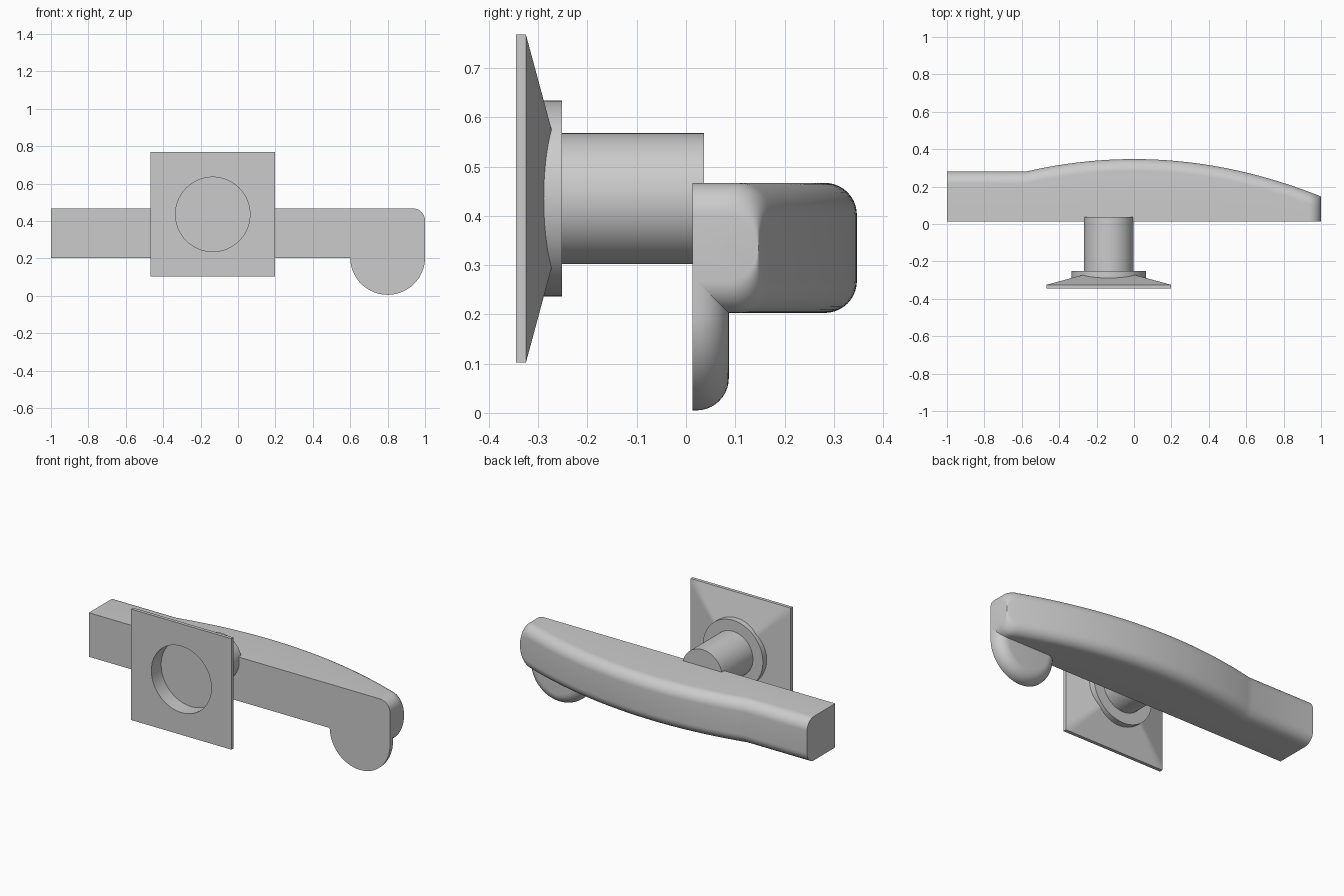
import bpy, bmesh, math

cube = bpy.data.objects.get("Cube")
if cube:
    bpy.data.objects.remove(cube, do_unlink=True)

grey = bpy.data.materials.new("satin grey metal")
grey.use_nodes = True
colour = (0.6, 0.6, 0.6, 1)
grey.diffuse_color = colour
grey.node_tree.nodes["Principled BSDF"].inputs["Base Color"].default_value = colour

CX, CZ = -0.135, 0.435      # axis of the rose and neck
FRONT = 0.013               # flat front of the lever


def finish(name, bm):
    bmesh.ops.recalc_face_normals(bm, faces=bm.faces)
    mesh = bpy.data.meshes.new(name)
    bm.to_mesh(mesh)
    bm.free()
    mesh.materials.append(grey)
    ob = bpy.data.objects.new(name, mesh)
    bpy.context.collection.objects.link(ob)
    bpy.ops.object.select_all(action="DESELECT")
    ob.select_set(True)
    bpy.context.view_layer.objects.active = ob
    bpy.ops.object.shade_smooth_by_angle(angle=math.radians(30))
    return ob


def loft(name, rings, cap_start=True, cap_end=True, close=False):
    """Skin a list of equal closed rings of points."""
    bm = bmesh.new()
    loops = [[bm.verts.new(p) for p in ring] for ring in rings]
    n = len(loops[0])
    pairs = list(zip(loops, loops[1:]))
    if close:
        pairs.append((loops[-1], loops[0]))
    for a, b in pairs:
        for i in range(n):
            j = (i + 1) % n
            bm.faces.new((a[i], a[j], b[j], b[i]))
    if cap_start:
        bm.faces.new(loops[0])
    if cap_end:
        bm.faces.new(loops[-1])
    return finish(name, bm)


SEG = 96
ANGLES = [2 * math.pi * i / SEG for i in range(SEG)]


def circle(r, y):
    return [(CX + r * math.cos(a), y, CZ + r * math.sin(a)) for a in ANGLES]


# Square rose: thin edge, pyramid slopes up to the round collar, open bore
HALF, BORE, SLOPE = 0.333, 0.199, 0.27


def square(y):
    pts = []
    for a in ANGLES:
        c, s = math.cos(a), math.sin(a)
        k = HALF / max(abs(c), abs(s))
        pts.append((CX + k * c, y, CZ + k * s))
    return pts


def slope_ring():
    pts = []
    for x, y, z in circle(BORE, 0):
        d = max(abs(x - CX), abs(z - CZ))
        pts.append((x, -0.325 + SLOPE * (HALF - d), z))
    return pts


loft("square_rose", [circle(BORE, -0.345), square(-0.345), square(-0.325), slope_ring()],
     False, False, True)

# Collar: a shallow cup open to the front, closed behind
loft("round_collar", [circle(BORE, -0.345), circle(BORE, -0.252)], False, True)

# Neck joining the collar to the lever
loft("neck", [circle(0.133, -0.252), circle(0.133, 0.037)])


# Lever: bowed back with rounded long edges and a rounded tip
def back(x):
    return 0.28 if x < -0.58 else 0.347 - 0.2 * x * x


def section(x, r=0.065, steps=10):
    inset = max(0, x - (1 - r))
    h = 0.132 - (r - math.sqrt(max(0, r * r - inset * inset)))
    b, mid = back(x), 0.335
    pts = [(x, FRONT, mid - h)]
    for side in (-1, 1):
        for i in range(steps + 1):
            t = math.pi / 2 * (i / steps if side < 0 else 1 - i / steps)
            pts.append((x, b - r + r * math.sin(t), mid + side * (h - r + r * math.cos(t))))
    pts.append((x, FRONT, mid + h))
    return pts


stations = [-1, -0.58]
stations += [-0.58 + 1.515 * i / 40 for i in range(1, 41)]
stations += [0.935 + 0.065 * math.sin(math.pi / 2 * i / 10) for i in range(1, 11)]
loft("lever", [section(x) for x in stations])


# Thumb lobe: half-round tab below the tip with a rounded back edge
def lobe(inset, y, r=0.2, steps=40):
    r -= inset
    arc = [math.pi + math.pi * i / steps for i in range(steps + 1)]
    pts = [(0.8 + r * math.cos(a), y, 0.205 + r * math.sin(a)) for a in arc]
    return pts + [(0.8 + r, y, 0.3), (0.8 - r, y, 0.3)]


FILLET = 0.066
rings = [lobe(0, FRONT)]
for i in range(11):
    t = math.pi / 2 * i / 10
    rings.append(lobe(FILLET * (1 - math.cos(t)), 0.087 - FILLET + FILLET * math.sin(t)))
loft("thumb_lobe", rings)
